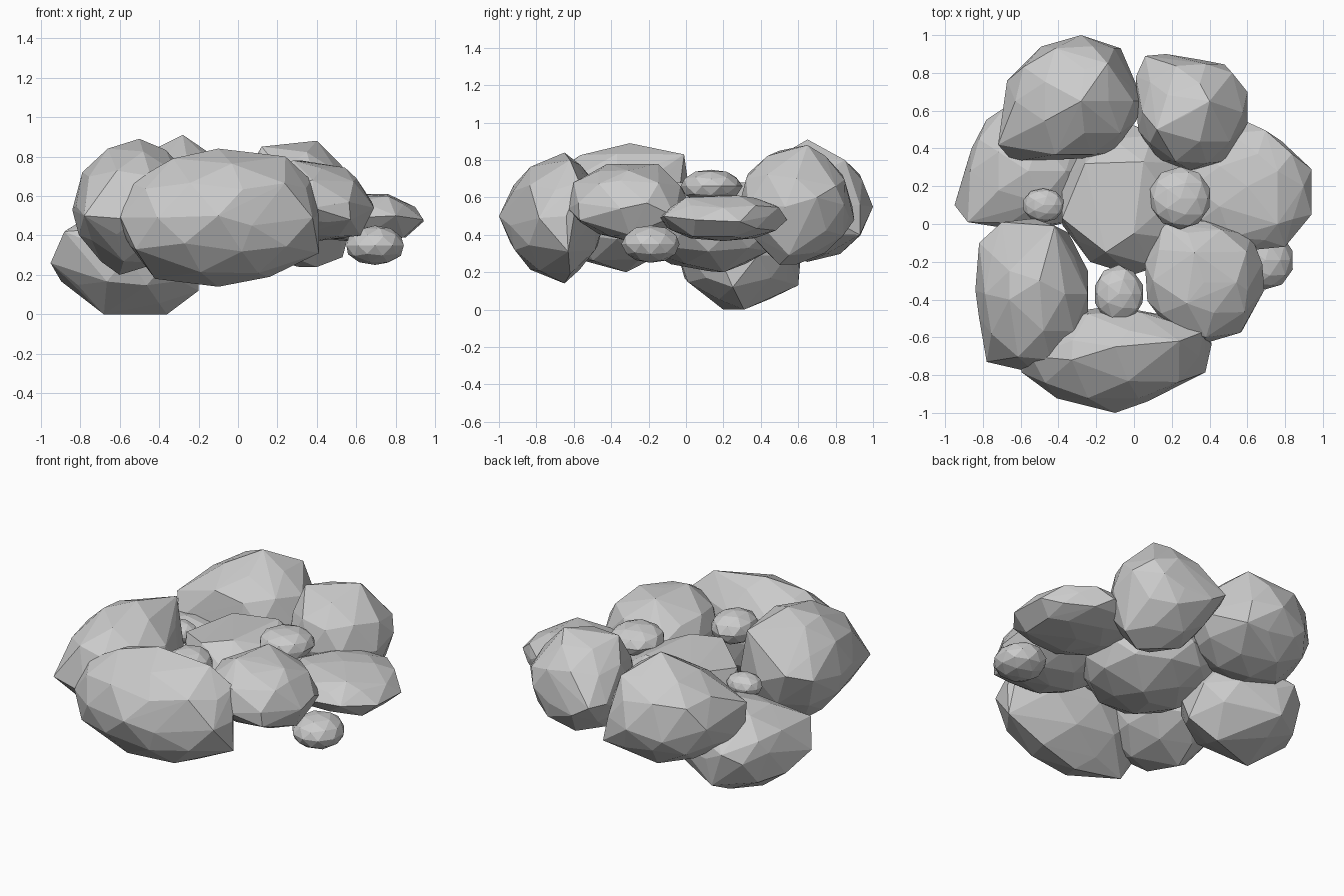
import bpy, bmesh, random
from mathutils import Vector

random.seed(4)


def rock(name, centre, radii, corners=(), jitter=0.03):
    """Faceted boulder: a squashed icosphere with its nearest points pulled to corners."""
    c, r = Vector(centre), Vector(radii)
    bm = bmesh.new()
    bmesh.ops.create_icosphere(bm, subdivisions=2, radius=1)
    free = list(bm.verts)
    pulls = []
    for p in corners:
        q = Vector((p[i] - c[i]) / r[i] for i in range(3))
        v = max(free, key=lambda w: w.co.normalized().dot(q.normalized()))
        free.remove(v)
        pulls.append((v, q))
    for v in free:
        v.co *= 1 + random.uniform(-jitter, jitter)
    for v, q in pulls:
        v.co = q
    for v in bm.verts:
        v.co = Vector(c[i] + v.co[i] * r[i] for i in range(3))
    # keep the stone convex, like a chipped boulder
    res = bmesh.ops.convex_hull(bm, input=bm.verts[:])
    loose = {g for g in res["geom_interior"] + res["geom_unused"]
             if isinstance(g, bmesh.types.BMVert)}
    bmesh.ops.delete(bm, geom=list(loose), context='VERTS')
    bmesh.ops.recalc_face_normals(bm, faces=bm.faces[:])
    me = bpy.data.meshes.new(name)
    bm.to_mesh(me)
    bm.free()
    ob = bpy.data.objects.new(name, me)
    bpy.context.collection.objects.link(ob)
    return ob


# Large outer boulders
rock("front_rock", (-0.11, -0.70, 0.49), (0.50, 0.27, 0.33),
     [(-0.10, -1.0, 0.50), (0.41, -0.64, 0.50), (0.41, -0.63, 0.31),
      (0.37, -0.57, 0.68), (-0.33, -0.72, 0.79), (0.24, -0.62, 0.80),
      (-0.10, -0.65, 0.84), (-0.52, -0.82, 0.33), (-0.27, -0.94, 0.36),
      (-0.42, -0.62, 0.18), (0.07, -0.94, 0.45), (-0.62, -0.65, 0.48),
      (0.16, -0.62, 0.19), (-0.10, -0.65, 0.14)])
rock("front_left_rock", (-0.53, -0.37, 0.55), (0.31, 0.40, 0.33),
     [(-0.84, -0.35, 0.53), (-0.78, -0.73, 0.50), (-0.82, -0.10, 0.58),
      (-0.42, -0.01, 0.83), (-0.50, -0.30, 0.89), (-0.66, -0.40, 0.84),
      (-0.52, -0.79, 0.48), (-0.60, -0.32, 0.20), (-0.70, 0.01, 0.62)])
rock("back_left_rock", (-0.32, 0.65, 0.56), (0.36, 0.34, 0.30),
     [(-0.28, 1.0, 0.55), (-0.49, 0.94, 0.50), (-0.72, 0.42, 0.62),
      (-0.70, 0.42, 0.40), (-0.64, 0.33, 0.50), (0.05, 0.65, 0.55),
      (-0.07, 0.93, 0.40), (-0.28, 0.65, 0.91), (-0.22, 0.35, 0.55),
      (-0.14, 0.85, 0.80)])
rock("back_right_rock", (0.30, 0.59, 0.56), (0.30, 0.31, 0.31),
     [(0.06, 0.89, 0.55), (0.35, 0.87, 0.50), (0.60, 0.70, 0.60),
      (0.60, 0.53, 0.55), (0.12, 0.50, 0.85), (0.40, 0.65, 0.88),
      (0.01, 0.78, 0.55), (0.52, 0.80, 0.66), (0.17, 0.90, 0.48),
      (0.40, 0.50, 0.24), (0.53, 0.55, 0.29)])
rock("right_flat_rock", (0.60, 0.20, 0.49), (0.34, 0.34, 0.125),
     [(0.94, 0.29, 0.47), (0.94, 0.05, 0.48), (0.60, 0.54, 0.48),
      (0.80, -0.12, 0.50), (0.78, 0.44, 0.50), (0.76, 0.0, 0.60),
      (0.76, 0.28, 0.61), (0.85, 0.25, 0.39), (0.84, 0.04, 0.39)])
rock("front_right_rock", (0.37, -0.31, 0.57), (0.32, 0.32, 0.20),
     [(0.69, -0.35, 0.54), (0.38, -0.63, 0.54), (0.57, -0.57, 0.48),
      (0.62, -0.06, 0.50), (0.15, 0.0, 0.60), (0.28, -0.42, 0.78),
      (0.32, -0.15, 0.78), (0.60, -0.35, 0.69), (0.62, -0.30, 0.40),
      (0.38, -0.60, 0.68), (0.10, -0.30, 0.68)])

# Low boulder that touches the ground, and the central one
rock("low_left_rock", (-0.56, 0.28, 0.29), (0.37, 0.33, 0.27),
     [(-0.95, 0.10, 0.26), (-0.88, 0.01, 0.42), (-0.68, 0.62, 0.35),
      (-0.68, 0.20, 0.0), (-0.36, 0.31, 0.0), (-0.20, 0.25, 0.12),
      (-0.60, 0.60, 0.13), (-0.86, 0.40, 0.33)])
rock("centre_rock", (-0.01, 0.12, 0.43), (0.38, 0.40, 0.22),
     [(-0.26, 0.32, 0.64), (0.0, -0.05, 0.68), (0.05, 0.33, 0.68),
      (-0.38, 0.03, 0.60), (-0.15, -0.15, 0.66), (0.10, 0.20, 0.20)])

# Small pebbles in the gaps
rock("pebble_top", (0.245, 0.135, 0.66), (0.165, 0.165, 0.09))
rock("pebble_front", (-0.08, -0.37, 0.63), (0.135, 0.15, 0.10))
rock("pebble_left", (-0.48, 0.10, 0.55), (0.11, 0.09, 0.07))
rock("pebble_right", (0.695, -0.19, 0.35), (0.15, 0.16, 0.10))
